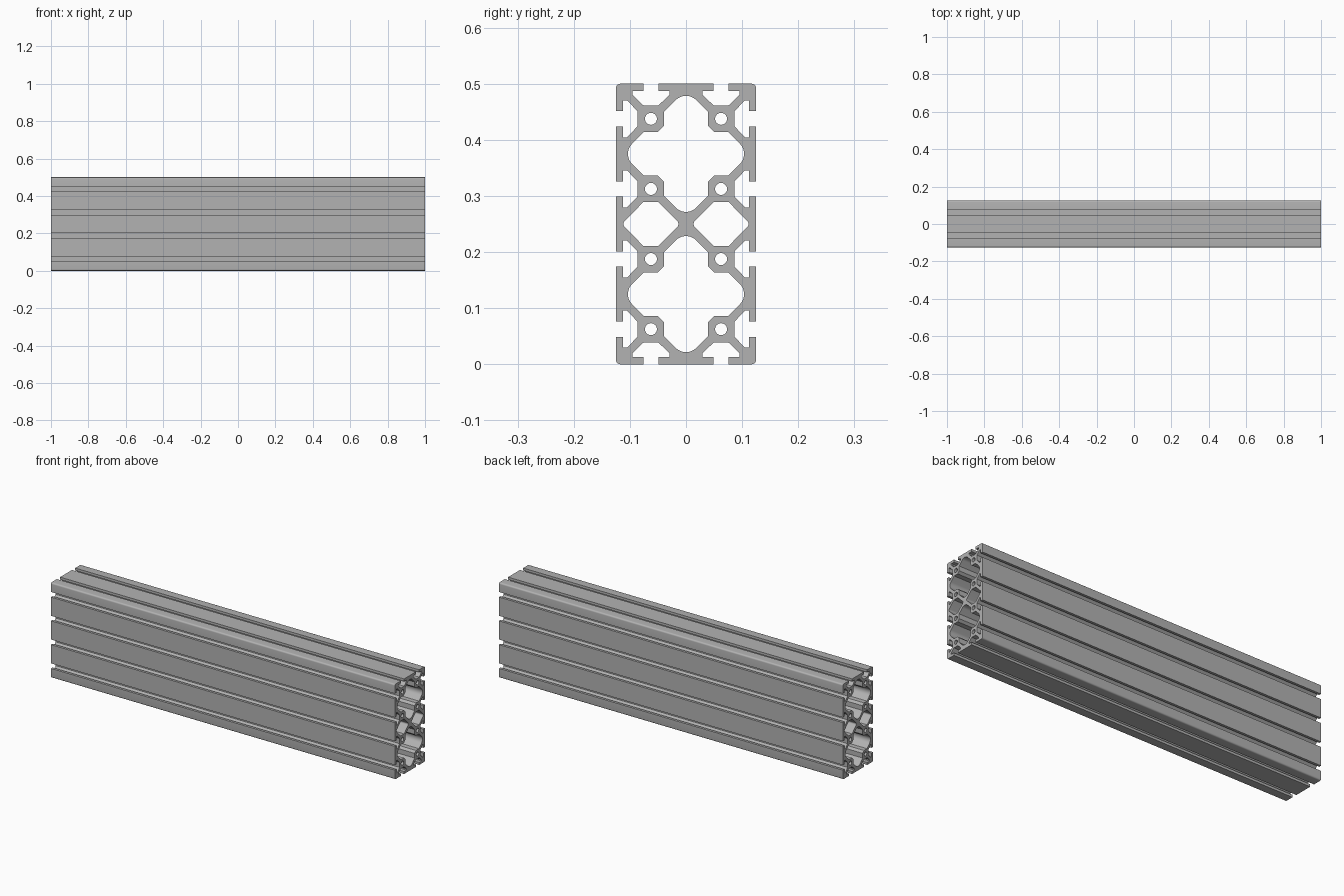
import bpy
import bmesh
from math import cos, sin, pi, radians
from mathutils import Matrix, Vector

if "Cube" in bpy.data.objects:
    bpy.data.objects.remove(bpy.data.objects["Cube"], do_unlink=True)

CELL = 0.125      # slot pitch
WIDE, TALL, LENGTH = 2 * CELL, 4 * CELL, 2.0
BOSS = 0.039      # inner edge of a screw boss, from a cavity centre


def arc(cx, cy, r, a0, a1, steps):
    """Points on an arc, angles in degrees."""
    angles = [radians(a0 + (a1 - a0) * i / steps) for i in range(steps + 1)]
    return [Vector((cx + r * cos(a), cy + r * sin(a))) for a in angles]


def four_way(quarter):
    """Close a first-quadrant outline by mirroring it across both axes."""
    half = quarter + [Vector((-p.x, p.y)) for p in reversed(quarter)]
    return half + [Vector((-p.x, -p.y)) for p in half]


def moved(points, x, y):
    return [p + Vector((x, y)) for p in points]


# T-slot outline as (half width, depth), walked inwards
SLOT = [(0.0135, 0), (0.0135, 0.013), (0.033, 0.013), (0.033, 0.02), (0.0135, 0.0385)]


def side(start, direction, count):
    """One outer side with its row of slots."""
    along = Vector(direction)
    inward = Vector((-along.y, along.x))
    points = []
    for i in range(count):
        mid = Vector(start) + along * CELL * (i + 0.5)
        points += [mid - along * h + inward * d for h, d in SLOT]
        points += [mid + along * h + inward * d for h, d in reversed(SLOT)]
    return points


# Outer outline, anticlockwise with rounded corners
w, r = WIDE / 2, 0.008
outline = (side((-w, 0), (1, 0), 2) + arc(w - r, r, r, -90, 0, 5)
           + side((w, 0), (0, 1), 4) + arc(w - r, TALL - r, r, 0, 90, 5)
           + side((w, TALL), (-1, 0), 2) + arc(r - w, TALL - r, r, 90, 180, 5)
           + side((-w, TALL), (0, -1), 4) + arc(r - w, r, r, 180, 270, 5))
loops = [outline]

# Large cavities: rounded diamonds stepped around the bosses
tip, round_r = 0.1035, 0.0254
cavity = four_way(
    arc(tip - round_r, 0, round_r, 0, 45, 6)
    + [Vector(p) for p in ((0.075, BOSS), (0.05, BOSS), (BOSS, 0.05), (BOSS, 0.075))]
    + arc(0, tip - round_r, round_r, 45, 90, 6))
loops += [moved(cavity, 0, z) for z in (CELL, 3 * CELL)]

# Small six-sided cavities at mid height
small = four_way(arc(0.041, 0, 0.008, 0, 45, 3) + [Vector((0.0135, BOSS))])
loops += [moved(small, s * CELL / 2, 2 * CELL) for s in (-1, 1)]

# Screw holes through the bosses
for s in (-1, 1):
    for k in range(4):
        loops.append(arc(s * CELL / 2, CELL * (k + 0.5), 0.0107, 0, 345, 23))

# Filled section, extruded along the length
curve = bpy.data.curves.new("section", "CURVE")
curve.dimensions = "2D"
curve.fill_mode = "BOTH"
curve.extrude = LENGTH / 2
for loop in loops:
    clean = [p for i, p in enumerate(loop) if (p - loop[i - 1]).length > 1e-5]
    spline = curve.splines.new("POLY")
    spline.points.add(len(clean) - 1)
    for point, p in zip(spline.points, clean):
        point.co = (p.x, p.y, 0, 1)
    spline.use_cyclic_u = True
section = bpy.data.objects.new("section", curve)
bpy.context.collection.objects.link(section)
bpy.context.view_layer.update()
depsgraph = bpy.context.evaluated_depsgraph_get()
mesh = bpy.data.meshes.new_from_object(section.evaluated_get(depsgraph))
bpy.data.objects.remove(section, do_unlink=True)

# Lay the bar along x and weld the caps
mesh.transform(Matrix(((0, 0, 1, 0), (1, 0, 0, 0), (0, 1, 0, 0), (0, 0, 0, 1))))
bm = bmesh.new()
bm.from_mesh(mesh)
bmesh.ops.remove_doubles(bm, verts=bm.verts, dist=1e-5)
bmesh.ops.recalc_face_normals(bm, faces=bm.faces)
bm.to_mesh(mesh)
bm.free()

metal = bpy.data.materials.new("aluminium_grey")
metal.use_nodes = True
colour = (0.45, 0.45, 0.45, 1)
metal.diffuse_color = colour
metal.node_tree.nodes["Principled BSDF"].inputs["Base Color"].default_value = colour
mesh.materials.clear()
mesh.materials.append(metal)

bar = bpy.data.objects.new("slotted_bar", mesh)
bpy.context.collection.objects.link(bar)
bpy.ops.object.select_all(action="DESELECT")
bar.select_set(True)
bpy.context.view_layer.objects.active = bar
bpy.ops.object.shade_smooth_by_angle(angle=radians(30))
